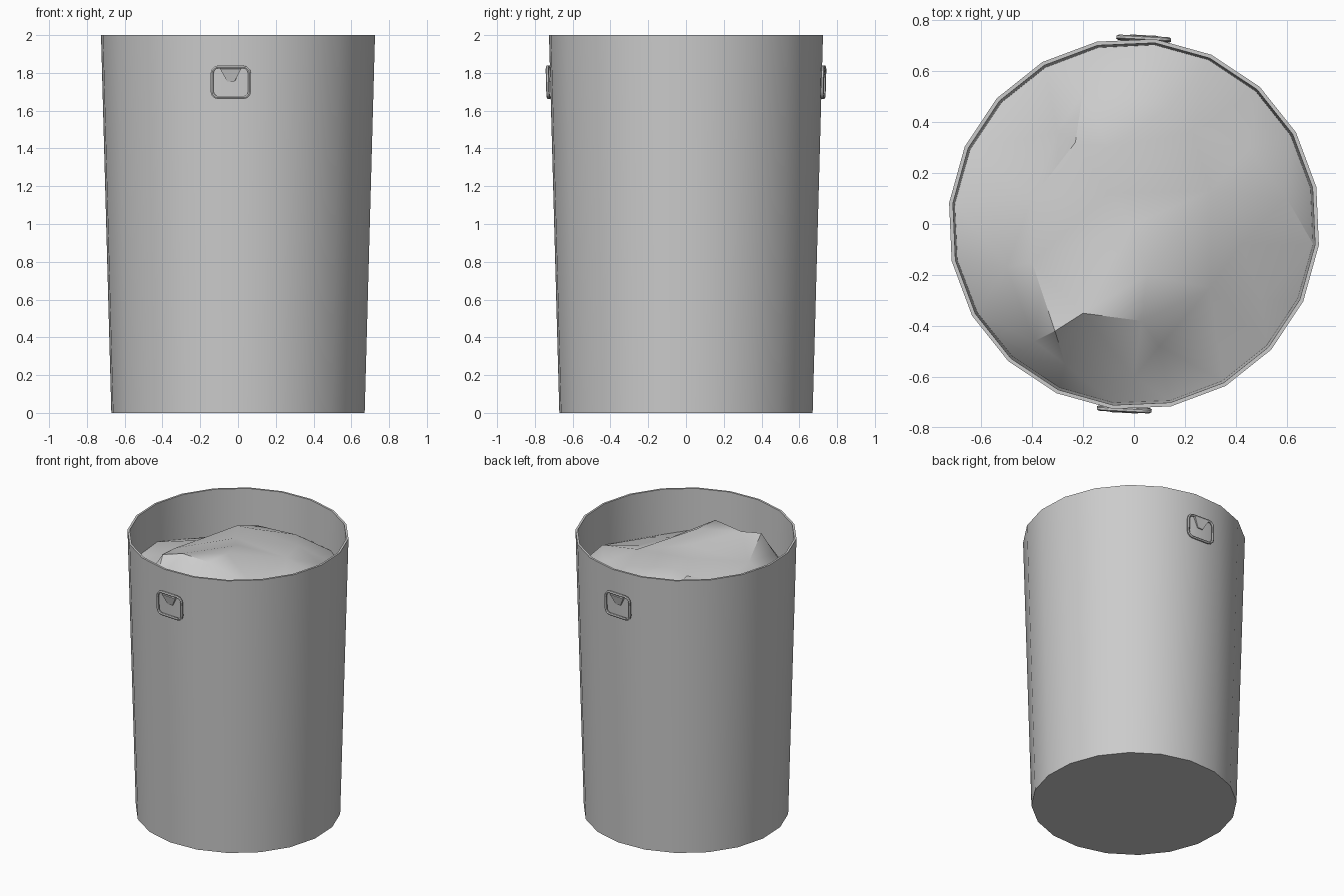
import bpy, bmesh
from math import sin, cos, pi, radians
from mathutils import Matrix, Vector
from mathutils.geometry import delaunay_2d_cdt

cube = bpy.data.objects.get("Cube")
if cube:
    bpy.data.objects.remove(cube, do_unlink=True)

SIDES = 20
OFFSET = radians(11.5)

grey = bpy.data.materials.new("plain grey")
grey.use_nodes = True
grey.diffuse_color = (0.6, 0.6, 0.6, 1)
grey.node_tree.nodes["Principled BSDF"].inputs["Base Color"].default_value = grey.diffuse_color


def link(name, data, matrix=Matrix(), smooth=None):
    """Create an object from data, place it and give it the material."""
    obj = bpy.data.objects.new(name, data)
    bpy.context.collection.objects.link(obj)
    obj.matrix_world = matrix
    data.materials.append(grey)
    bpy.ops.object.select_all(action='DESELECT')
    obj.select_set(True)
    bpy.context.view_layer.objects.active = obj
    if obj.type == 'CURVE':
        bpy.ops.object.convert(target='MESH')
    if smooth:
        bpy.ops.object.shade_smooth_by_angle(angle=radians(smooth))
    return obj


def to_mesh(name, bm):
    mesh = bpy.data.meshes.new(name)
    bm.to_mesh(mesh)
    bm.free()
    return mesh


def circle(radius, z):
    return [Vector((radius * cos(OFFSET + 2 * pi * i / SIDES),
                    radius * sin(OFFSET + 2 * pi * i / SIDES), z)) for i in range(SIDES)]


# Tapered bin: outer wall, rim, inner wall, closed at both floors
bm = bmesh.new()
profile = [(0.675, 0), (0.73, 2), (0.715, 2), (0.66, 0.02)]
rings = [[bm.verts.new(p) for p in circle(r, z)] for r, z in profile]
for low, high in zip(rings, rings[1:]):
    for i in range(SIDES):
        j = (i + 1) % SIDES
        bm.faces.new((low[i], low[j], high[j], high[i]))
bm.faces.new(rings[0][::-1])
bm.faces.new(rings[-1])
link("bin_body", to_mesh("bin_body", bm), smooth=30)

# Crumpled contents: a few peaks and creases, triangulated out to the wall
heaps = [
    (0, 0, 1.92), (-.1, .12, 1.9), (.05, -.2, 1.95), (-.2, -.35, 1.94),
    (.03, -.38, 1.95), (.1, -.48, 1.81), (0, -.6, 1.74), (-.27, -.55, 1.8),
    (-.31, -.42, 1.93), (-.4, -.15, 1.85), (-.5, -.17, 1.78), (-.39, -.46, 1.79),
    (-.4, .1, 1.81), (-.23, .32, 1.88), (-.3, .36, 1.78), (-.2, .52, 1.81),
    (-.1, .3, 1.9), (.14, .46, 1.86), (.23, .36, 1.84), (.3, .13, 1.86),
    (.6, .1, 1.8), (.42, -.08, 1.78), (.3, -.25, 1.8), (.5, -.3, 1.73),
    (.45, .3, 1.79),
]
edge = [p + Vector((0, 0, 0.03 * sin(5 * p.x) + 0.03 * cos(7 * p.y))) for p in circle(0.708, 1.69)]
points = [Vector(p) for p in heaps] + edge
flat, _, tris, origin, _, _ = delaunay_2d_cdt([p.xy for p in points], [], [], 0, 1e-5)
heights = [points[ids[0]].z for ids in origin]
mesh = bpy.data.meshes.new("bin_contents")
mesh.from_pydata([(p.x, p.y, z) for p, z in zip(flat, heights)], [], tris)
link("bin_contents", mesh, smooth=35)


# Handle ring: round wire bent to a rounded rectangle
def handle_ring(name, matrix):
    curve = bpy.data.curves.new(name, 'CURVE')
    curve.dimensions = '3D'
    curve.bevel_depth = 0.009
    curve.bevel_resolution = 1
    corner = 0.035
    path = []
    for k, (sx, sz) in enumerate([(1, 1), (-1, 1), (-1, -1), (1, -1)]):
        for step in range(4):
            a = pi / 2 * (k + step / 3)
            path.append((sx * 0.065 + corner * cos(a), 0, sz * 0.046 + corner * sin(a)))
    spline = curve.splines.new('POLY')
    spline.points.add(len(path) - 1)
    for point, co in zip(spline.points, path):
        point.co = (*co, 1)
    spline.use_cyclic_u = True
    link(name, curve, matrix, smooth=50)


# Wedge tab that holds the ring to the wall
def handle_tab(name, matrix):
    bm = bmesh.new()
    for s in (-1, 1):
        for x, y, z in [(.055, -.012, .07), (.055, .012, .08), (.02, .002, .005), (.02, .014, .005)]:
            bm.verts.new((s * x, y, z))
    bmesh.ops.convex_hull(bm, input=bm.verts)
    bmesh.ops.recalc_face_normals(bm, faces=bm.faces)
    link(name, to_mesh(name, bm), matrix)


for side, turn in (("front", -3), ("back", 177)):
    place = (Matrix.Rotation(radians(turn), 4, 'Z')
             @ Matrix.Translation((0, -0.728, 1.75))
             @ Matrix.Rotation(radians(1.6), 4, 'X'))
    handle_ring(side + "_handle_ring", place)
    handle_tab(side + "_handle_tab", place)
